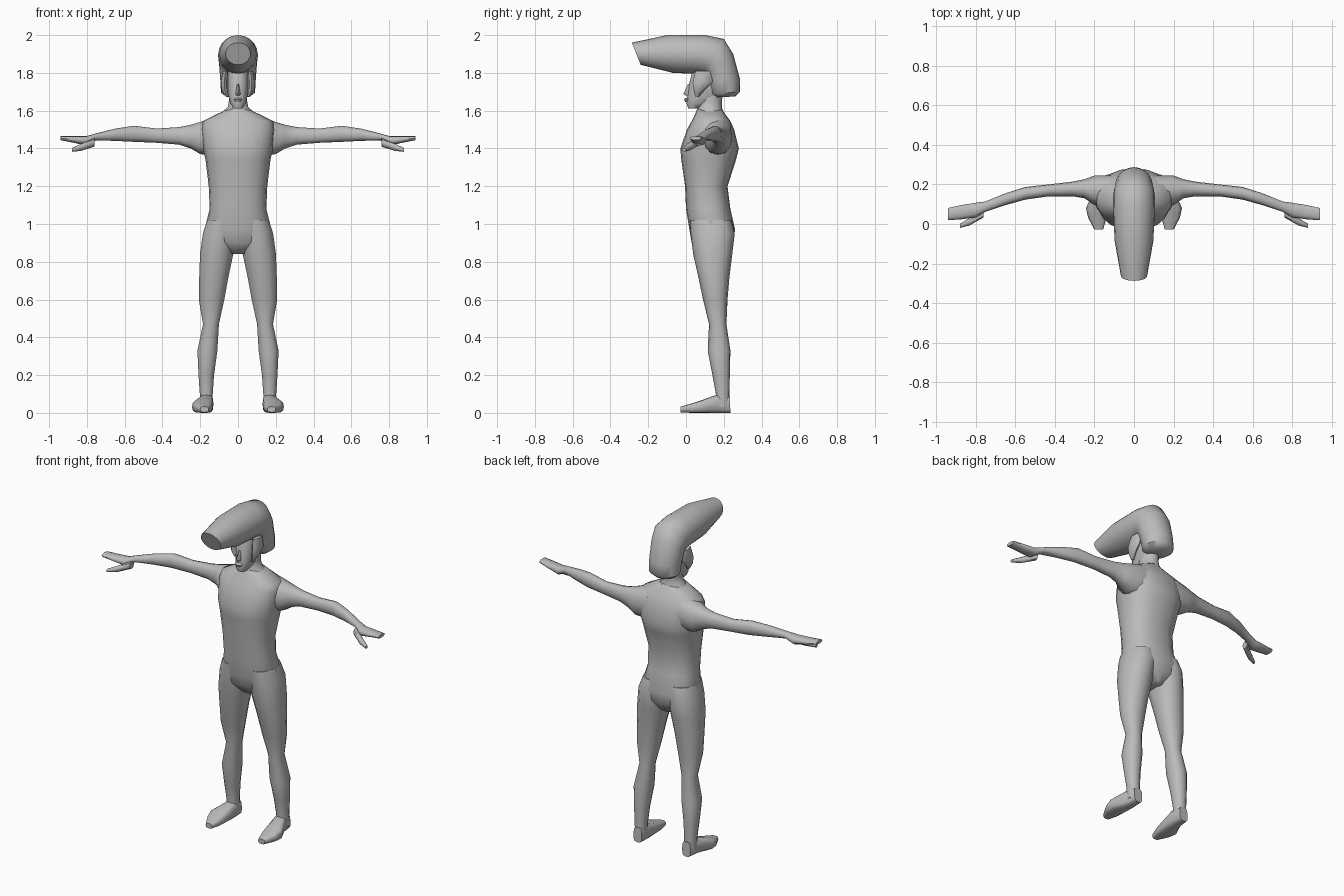
import bpy, bmesh, math
from mathutils import Vector

grey = bpy.data.materials.new("plain grey")
grey.diffuse_color = (0.5, 0.5, 0.5, 1)


def loft(name, rings, axis, sides=14, square=1.0, mirror=False, angle=50):
    """Skin elliptical rings. Each ring: end a, end b of one diameter, half-width along axis."""
    bm = bmesh.new()
    axis = Vector(axis)
    loops = []
    for a, b, w in rings:
        a, b = Vector(a), Vector(b)
        mid, half = (a + b) / 2, (a - b) / 2
        loop = []
        for i in range(sides):
            t = 2 * math.pi * i / sides
            c, s = math.cos(t), math.sin(t)
            c = math.copysign(abs(c) ** square, c)
            s = math.copysign(abs(s) ** square, s)
            loop.append(bm.verts.new(mid + half * c + axis * w * s))
        loops.append(loop)
    for p, q in zip(loops, loops[1:]):
        for i in range(sides):
            j = (i + 1) % sides
            bm.faces.new((p[i], p[j], q[j], q[i]))
    bm.faces.new(loops[0])
    bm.faces.new(loops[-1])
    bmesh.ops.recalc_face_normals(bm, faces=bm.faces)
    me = bpy.data.meshes.new(name)
    bm.to_mesh(me)
    bm.free()
    me.materials.append(grey)
    ob = bpy.data.objects.new(name, me)
    bpy.context.collection.objects.link(ob)
    if mirror:
        ob.modifiers.new("mirror", 'MIRROR')
    bpy.ops.object.select_all(action='DESELECT')
    ob.select_set(True)
    bpy.context.view_layer.objects.active = ob
    bpy.ops.object.shade_smooth_by_angle(angle=math.radians(angle))
    return ob


X, Y = (1, 0, 0), (0, 1, 0)


def upright(rows):
    """rows of z, centre x, half-width, front y, back y"""
    return [((cx, f, z), (cx, b, z), w) for z, cx, w, f, b in rows]


def sideways(rows):
    """rows of x, top z, bottom z, centre y, half-width"""
    return [((x, y, t), (x, y, b), w) for x, t, b, y, w in rows]


def lengthways(rows):
    """rows of top y, top z, bottom y, bottom z, half-width, centre x"""
    return [((cx, ty, tz), (cx, by, bz), w) for ty, tz, by, bz, w, cx in rows]


# torso with shoulders and hips
loft("torso", upright([
    (1.61, 0, .05, .06, .19), (1.585, 0, .105, .05, .205), (1.545, 0, .185, .03, .235),
    (1.50, 0, .195, .005, .255), (1.40, 0, .185, -.03, .28), (1.34, 0, .172, -.025, .265),
    (1.20, 0, .155, -.005, .22), (1.08, 0, .15, 0, .235), (.97, 0, .178, .018, .26),
    (.90, 0, .15, .03, .25), (.84, 0, .05, .08, .21)]), X, 20, .85)

# neck
loft("neck", upright([
    (1.72, 0, .05, .07, .2), (1.65, 0, .05, .065, .19), (1.62, 0, .055, .06, .19),
    (1.58, 0, .1, .06, .2)]), X)

# legs
loft("legs", upright([
    (1.02, .085, .08, .02, .24), (.95, .098, .09, .025, .258), (.84, .113, .09, .038, .245),
    (.72, .128, .079, .065, .23), (.60, .14, .069, .09, .22), (.47, .143, .043, .122, .214),
    (.33, .162, .054, .115, .235), (.20, .168, .042, .14, .232), (.10, .168, .035, .158, .23),
    (.03, .168, .034, .155, .23)]), X, 14, .9, True)

# feet
loft("feet", lengthways([
    (.232, .09, .235, 0, .028, .165), (.16, .095, .16, 0, .038, .168),
    (.08, .066, .08, 0, .055, .188), (.03, .05, .03, 0, .046, .185),
    (-.028, .033, -.028, .003, .022, .178)]), X, 12, .6, True)

# arms running into flat hands
loft("arms", sideways([
    (.10, 1.57, 1.36, .165, .08), (.20, 1.54, 1.37, .17, .075), (.25, 1.525, 1.40, .178, .048),
    (.31, 1.513, 1.42, .177, .037), (.43, 1.505, 1.43, .17, .03), (.55, 1.52, 1.435, .155, .032),
    (.65, 1.505, 1.44, .125, .03), (.75, 1.48, 1.443, .088, .026), (.80, 1.466, 1.415, .07, .037),
    (.87, 1.465, 1.43, .06, .036), (.94, 1.465, 1.444, .05, .031)]), Y, 12, .9, True)

# thumbs
loft("thumbs", sideways([
    (.76, 1.455, 1.41, .055, .022), (.83, 1.425, 1.387, .012, .019),
    (.88, 1.402, 1.382, -.01, .01)]), Y, 8, 1, True)

# head and face features
loft("head", upright([
    (1.83, 0, .06, .04, .22), (1.78, 0, .058, .026, .23), (1.73, 0, .058, .014, .23),
    (1.68, 0, .052, .008, .2), (1.64, 0, .042, .002, .14), (1.612, 0, .025, .012, .08)]), X, 14, .8)
loft("nose", upright([
    (1.74, 0, .006, .01, .04), (1.69, 0, .015, -.014, .04), (1.68, 0, .012, -.002, .04)]), X, 6)
loft("lips", upright([
    (1.668, 0, .015, -.003, .04), (1.66, 0, .024, -.01, .04), (1.645, 0, .015, -.004, .04)]), X, 8)

# swept hair: overhanging front roll curving down to the nape
loft("hair_roll", lengthways([
    (-.287, 1.96, -.24, 1.843, .066, 0), (-.1, 2.0, -.07, 1.80, .098, 0),
    (.1, 2.0, .06, 1.795, .105, 0), (.2, 1.98, .09, 1.795, .105, 0),
    (.25, 1.90, .1, 1.79, .1, 0), (.285, 1.77, .11, 1.755, .094, 0),
    (.287, 1.70, .125, 1.69, .09, 0), (.26, 1.675, .15, 1.67, .06, 0)]), X, 20)

# sideburns
loft("sideburns", upright([
    (1.81, .066, .014, .05, .14), (1.75, .073, .02, .035, .14),
    (1.71, .07, .016, .04, .10), (1.675, .058, .008, .048, .07)]), X, 8, 1, True)
